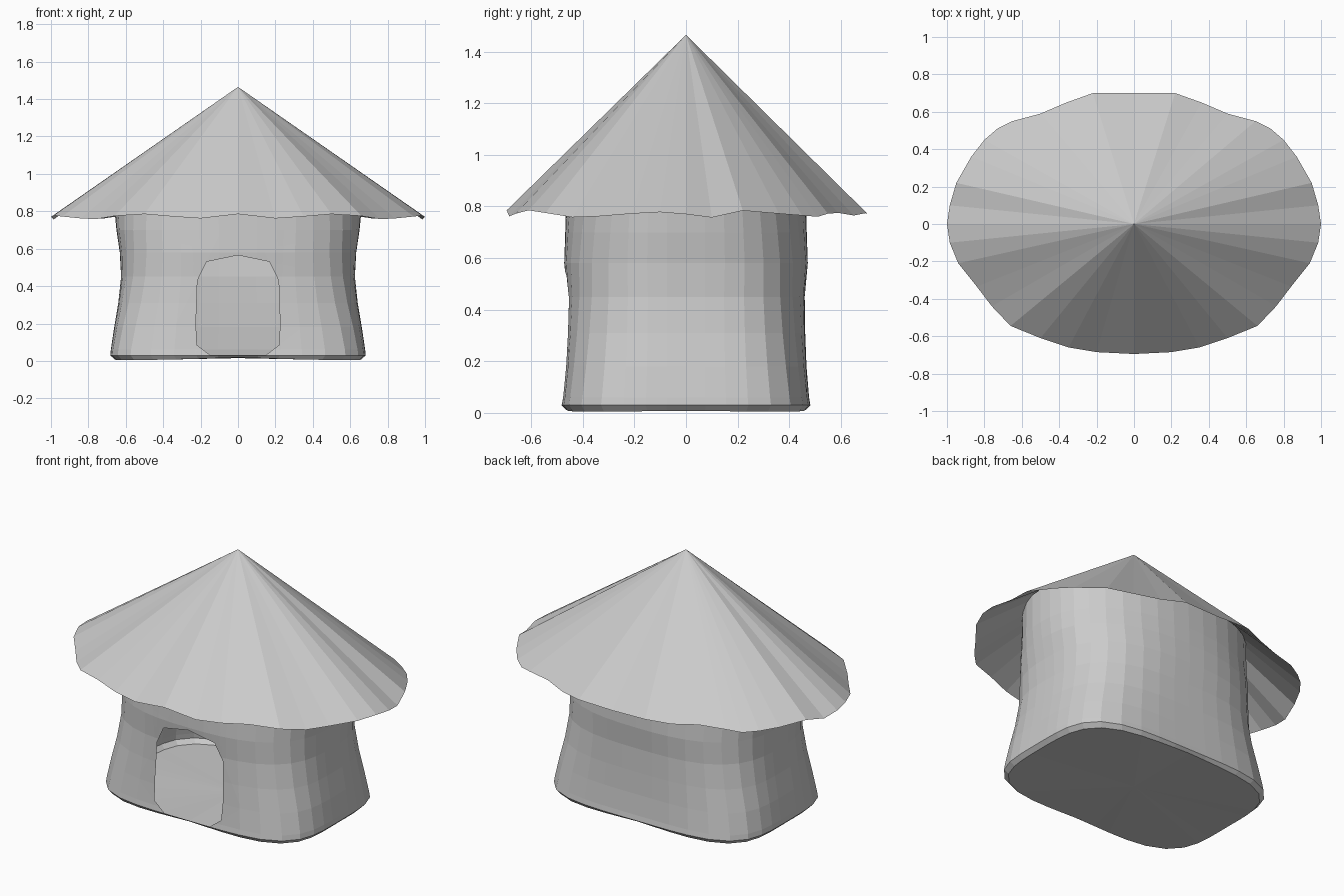
import bpy, bmesh, math
from mathutils import Vector

if "Cube" in bpy.data.objects:
    bpy.data.objects.remove(bpy.data.objects["Cube"])

APEX = 1.465

# Right half of the wavy eave, front centre to back centre (x, y, z)
HALF = [(0, -.695, .785), (.2, -.685, .762), (.35, -.66, .772), (.5, -.61, .785),
        (.66, -.545, .775), (.76, -.44, .758), (.84, -.335, .762), (.94, -.21, .772),
        (.985, -.1, .778), (1, 0, .77), (.985, .1, .757), (.95, .22, .784),
        (.87, .36, .772), (.8, .45, .765), (.73, .51, .76), (.65, .55, .772),
        (.5, .59, .775), (.36, .65, .765), (.22, .7, .775), (0, .7, .77)]
RIM = [Vector(p) for p in HALF] + [Vector((-x, y, z)) for x, y, z in HALF[-2:0:-1]]


def finish(name, bm):
    bmesh.ops.recalc_face_normals(bm, faces=bm.faces)
    mesh = bpy.data.meshes.new(name)
    bm.to_mesh(mesh)
    bm.free()
    obj = bpy.data.objects.new(name, mesh)
    bpy.context.collection.objects.link(obj)
    return obj


def bridge(bm, a, b):
    n = len(a)
    for i in range(n):
        j = (i + 1) % n
        bm.faces.new((a[i], a[j], b[j], b[i]))


def roof_height(x, y):
    """Height of the roof cone above a point in plan."""
    for i, p in enumerate(RIM):
        q = RIM[(i + 1) % len(RIM)]
        det = p.x * q.y - p.y * q.x
        u = (x * q.y - y * q.x) / det
        v = (p.x * y - p.y * x) / det
        if u >= -1e-6 and v >= -1e-6:
            return APEX + u * (p.z - APEX) + v * (q.z - APEX)
    return 1.0


# Thatched roof: a thin cone with a wavy elliptical rim
bm = bmesh.new()
tip = bm.verts.new((0, 0, APEX))
rim = [bm.verts.new(p) for p in RIM]
for i in range(len(rim)):
    bm.faces.new((tip, rim[i], rim[(i + 1) % len(rim)]))
finish("roof", bm)

# Wall: rounded-rectangle sections (z, half width, half depth, squareness)
LEVELS = [(0, .66, .465, 4), (.03, .683, .482, 4), (.06, .68, .477, 4),
          (.18, .662, .467, 3.7), (.31, .64, .462, 3.3), (.45, .625, .46, 3),
          (.58, .632, .472, 2.7), (.70, .65, .468, 2.5), (.80, .66, .465, 2.3),
          (None, .66, .455, 2.3)]
SIDES = 40
bm = bmesh.new()
rings = []
for z, a, b, p in LEVELS:
    ring = []
    for k in range(SIDES):
        t = 2 * math.pi * k / SIDES
        c, s = math.cos(t), math.sin(t)
        r = (abs(c) ** p + abs(s) ** p) ** (-1 / p)
        x, y = a * r * c, b * r * s
        h = roof_height(x, y) - .002 if z is None else z
        if z == 0:
            h = .018 * s * s * (1 - abs(c)) + .008 * c ** 4
        ring.append(bm.verts.new((x, y, h)))
    rings.append(ring)
for lo, hi in zip(rings, rings[1:]):
    bridge(bm, lo, hi)

# Doorway: score the front wall along the outline and remove the inside
side = [(.15, .032), (.22, .085), (.225, .2), (.217, .43), (.168, .53)]
door = side + [(0, .565)] + [(-x, z) for x, z in reversed(side)]
edges = [(Vector(door[i]), Vector(door[(i + 1) % len(door)])) for i in range(len(door))]
for p, q in edges:
    d = q - p
    faces = [f for f in bm.faces if f.calc_center_median().y < -.3
             and abs(f.calc_center_median().x) < .33
             and .03 < f.calc_center_median().z < .7]
    geom = set(faces)
    for f in faces:
        geom.update(f.edges)
        geom.update(f.verts)
    bmesh.ops.bisect_plane(bm, geom=list(geom), dist=1e-5,
                           plane_co=(p.x, 0, p.y), plane_no=(d.y, 0, -d.x))


def in_door(f):
    m = f.calc_center_median()
    return m.y < 0 and all((q.x - p.x) * (m.z - p.y) - (q.y - p.y) * (m.x - p.x) > 0
                           for p, q in edges)


bmesh.ops.delete(bm, geom=[f for f in bm.faces if in_door(f)], context='FACES')
base = [v.co.copy() for v in rings[0]]
finish("wall", bm)

# Floor closing the bottom of the wall
bm = bmesh.new()
mid = bm.verts.new((0, 0, .015))
ring = [bm.verts.new(co) for co in base]
for i in range(SIDES):
    bm.faces.new((mid, ring[i - 1], ring[i]))
finish("floor", bm)
